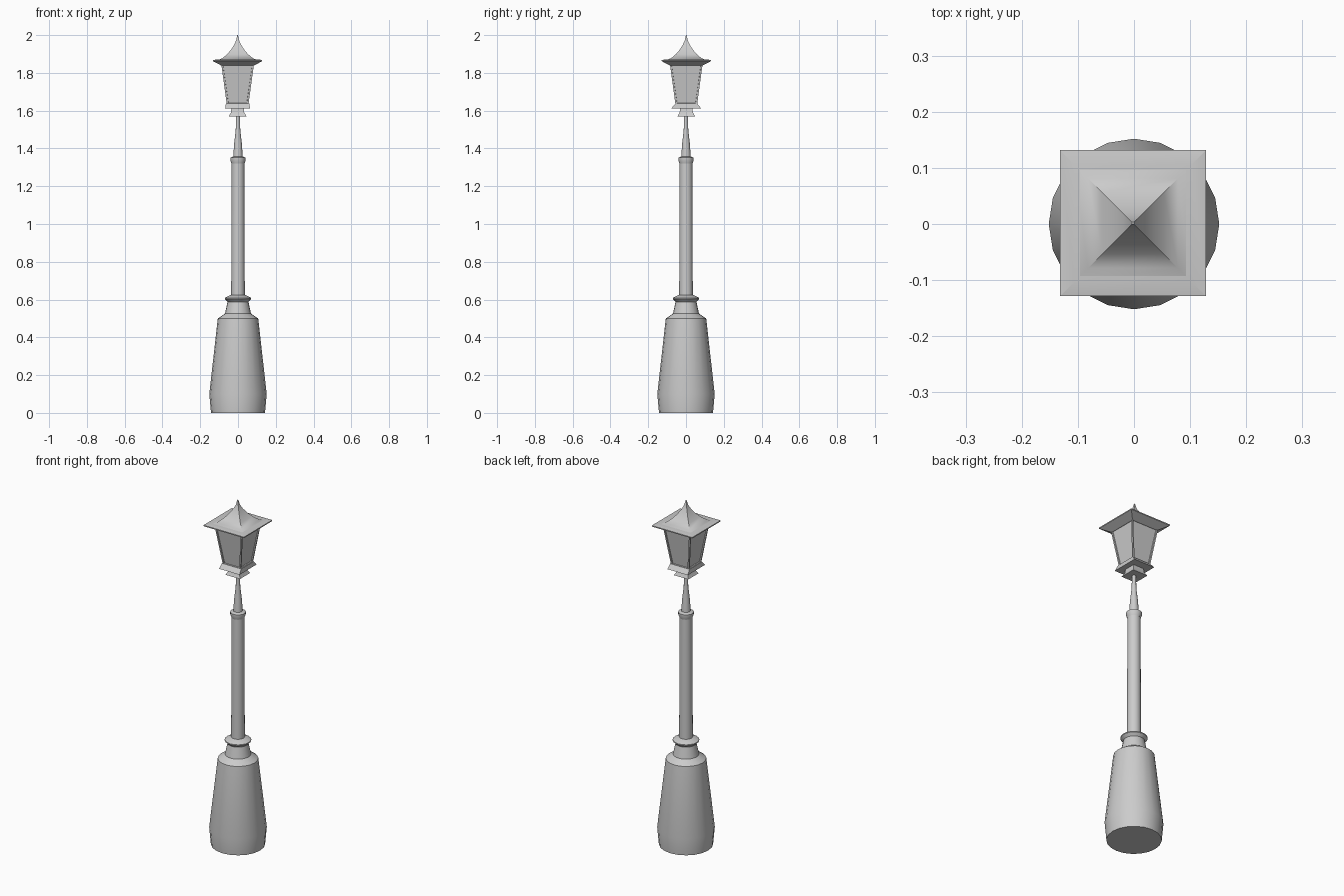
import bpy, bmesh, math

cube = bpy.data.objects.get("Cube")
if cube:
    bpy.data.objects.remove(cube, do_unlink=True)

GREY = (0.6, 0.6, 0.6, 1)
mat = bpy.data.materials.new("grey metal")
mat.use_nodes = True
mat.diffuse_color = GREY
mat.node_tree.nodes["Principled BSDF"].inputs["Base Color"].default_value = GREY

CENTRE = (-0.002, 0.0015)  # the lantern sits slightly off the post axis


def finish(name, bm, angle=30):
    bmesh.ops.recalc_face_normals(bm, faces=bm.faces)
    mesh = bpy.data.meshes.new(name)
    bm.to_mesh(mesh)
    bm.free()
    mesh.materials.append(mat)
    obj = bpy.data.objects.new(name, mesh)
    bpy.context.collection.objects.link(obj)
    bpy.ops.object.select_all(action="DESELECT")
    obj.select_set(True)
    bpy.context.view_layer.objects.active = obj
    bpy.ops.object.shade_smooth_by_angle(angle=math.radians(angle))


def loft(rings):
    """Skin a stack of point rings and cap both ends."""
    bm = bmesh.new()
    loops = [[bm.verts.new(p) for p in ring] for ring in rings]
    sides = []
    for low, high in zip(loops, loops[1:]):
        for i in range(len(low)):
            j = (i + 1) % len(low)
            sides.append(bm.faces.new((low[i], low[j], high[j], high[i])))
    bm.faces.new(loops[0])
    bm.faces.new(loops[-1])
    return bm, sides


def turned(name, profile, sides=20):
    steps = [math.tau * i / sides for i in range(sides)]
    bm, _ = loft([[(r * math.cos(a), r * math.sin(a), z) for a in steps]
                  for r, z in profile])
    finish(name, bm)


def square(profile):
    cx, cy = CENTRE
    corners = ((-1, -1), (1, -1), (1, 1), (-1, 1))
    return loft([[(cx + sx * hx, cy + sy * hy, z) for sx, sy in corners]
                 for hx, hy, z in profile])


# Post, turned from stacked sections
turned("base", [(0.143, 0), (0.152, 0.1), (0.107, 0.5), (0.07, 0.525)])
turned("neck", [(0.07, 0.52), (0.055, 0.59)])
turned("lower_collar", [(0.055, 0.588), (0.07, 0.603), (0.07, 0.609), (0.037, 0.625)])
turned("pole", [(0.036, 0.6), (0.034, 1.335)])
turned("upper_collar", [(0.035, 1.32), (0.041, 1.338), (0.041, 1.351), (0.024, 1.358)])
turned("spindle", [(0.025, 1.35), (0.021, 1.42), (0.012, 1.5), (0.011, 1.575)])

# Lantern foot and tray
bm, _ = square([(0.047, 0.047, 1.57), (0.035, 0.035, 1.59), (0.033, 0.033, 1.615)])
finish("lantern_foot", bm)
bm, _ = square([(0.066, 0.079, 1.612), (0.062, 0.058, 1.637)])
finish("lantern_tray", bm)

# Lantern body with recessed panes
bm, sides = square([(0.057, 0.057, 1.63), (0.087, 0.087, 1.85)])
bm.normal_update()
bmesh.ops.inset_individual(bm, faces=sides, thickness=0.012, depth=0)
bmesh.ops.inset_individual(bm, faces=sides, thickness=0.001, depth=-0.006)
finish("lantern_body", bm)

# Eaves and swept roof with a spire
bm, _ = square([(h, h, z) for h, z in
                ((0.085, 1.838), (0.13, 1.862), (0.13, 1.868), (0.104, 1.872))])
finish("eaves", bm, 10)
bm, _ = square([(h, h, z) for h, z in
                ((0.104, 1.868), (0.08, 1.878), (0.055, 1.899), (0.034, 1.924),
                 (0.018, 1.95), (0.008, 1.972), (0.002, 2.0))])
finish("roof", bm, 40)
